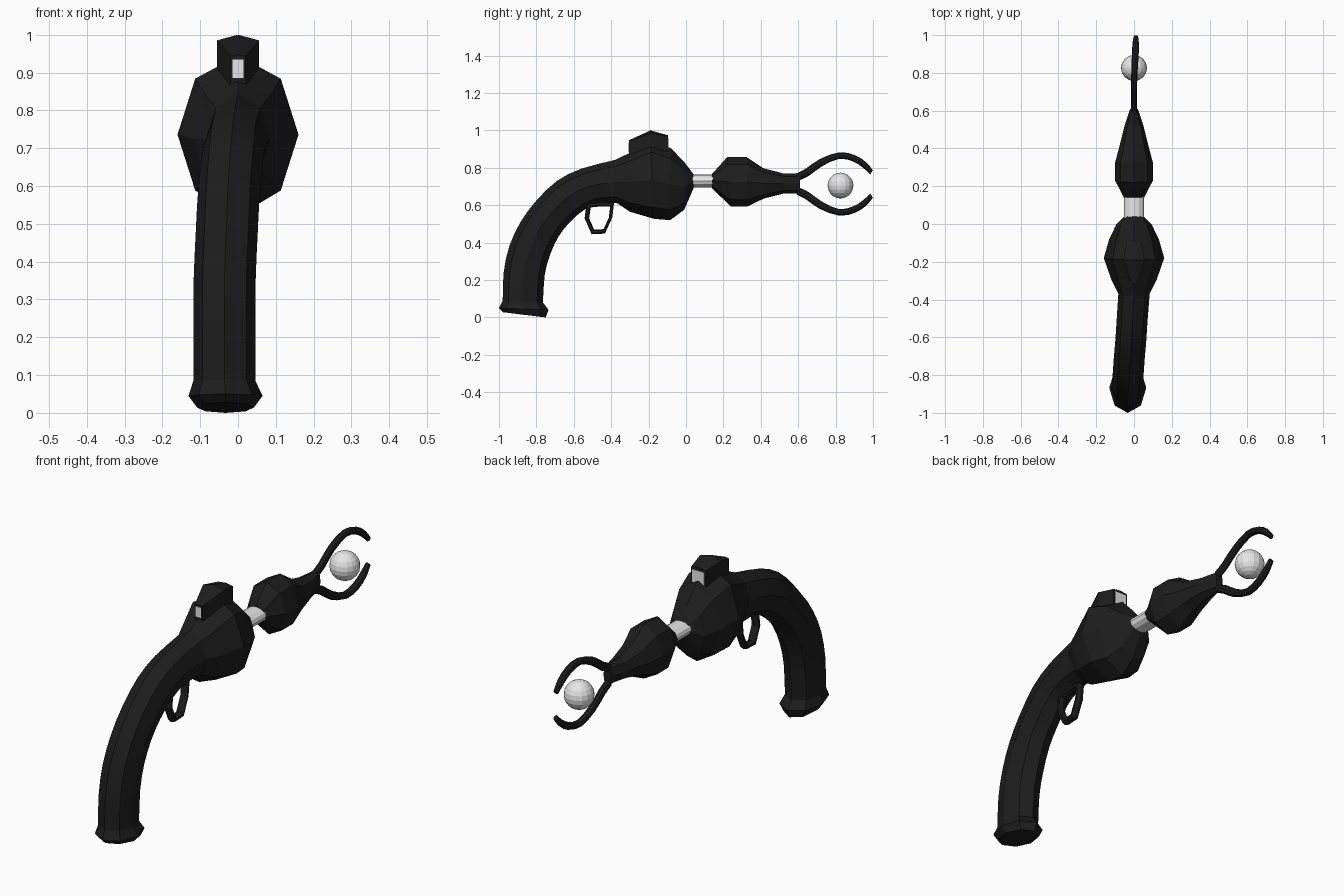
import bpy, bmesh, math
from mathutils import Vector

if "Cube" in bpy.data.objects:
    bpy.data.objects.remove(bpy.data.objects["Cube"])


def material(name, v):
    m = bpy.data.materials.new(name)
    m.diffuse_color = (v, v, v, 1)
    m.use_nodes = True
    m.node_tree.nodes["Principled BSDF"].inputs["Base Color"].default_value = m.diffuse_color
    return m


BLACK = material("matte_black", 0.0125)
WHITE = material("pale_grey", 0.8)


def skin(name, rings, mat, closed=False, smooth=None):
    """Bridge equal-length point rings into a solid."""
    bm = bmesh.new()
    vs = [[bm.verts.new(p) for p in r] for r in rings]
    n, m = len(vs[0]), len(vs)
    for i in range(m if closed else m - 1):
        a, b = vs[i], vs[(i + 1) % m]
        for j in range(n):
            k = (j + 1) % n
            bm.faces.new((a[j], a[k], b[k], b[j]))
    if not closed:
        bm.faces.new(vs[0])
        bm.faces.new(vs[-1])
    bmesh.ops.recalc_face_normals(bm, faces=bm.faces)
    me = bpy.data.meshes.new(name)
    bm.to_mesh(me)
    bm.free()
    me.materials.append(mat)
    ob = bpy.data.objects.new(name, me)
    bpy.context.collection.objects.link(ob)
    if smooth:
        bpy.ops.object.select_all(action='DESELECT')
        bpy.context.view_layer.objects.active = ob
        ob.select_set(True)
        bpy.ops.object.shade_smooth_by_angle(angle=math.radians(smooth))
    return ob


def section(s, n=8):
    """Ellipse from top point, bottom point (y, z), centre x and half-width."""
    ty, tz, by, bz, cx, w = s
    out = []
    for i in range(n):
        a = math.tau * i / n
        c, q = math.cos(a) / 2, math.sin(a)
        out.append((cx + w * q, (ty + by) / 2 + c * (ty - by), (tz + bz) / 2 + c * (tz - bz)))
    return out


def curve(stations, steps):
    """Catmull-Rom refinement of station tuples."""
    st = [Vector(s) for s in stations]
    p = [2 * st[0] - st[1]] + st + [2 * st[-1] - st[-2]]
    out = []
    for i in range(1, len(p) - 2):
        for k in range(steps):
            t = k / steps
            out.append(0.5 * (2 * p[i] + (p[i + 1] - p[i - 1]) * t
                              + (2 * p[i - 1] - 5 * p[i] + 4 * p[i + 1] - p[i + 2]) * t * t
                              + (3 * p[i] - p[i - 1] - 3 * p[i + 1] + p[i + 2]) * t ** 3))
    return out + [st[-1]]


def loft(name, stations, mat=BLACK, n=8, **kw):
    return skin(name, [section(s, n) for s in stations], mat, **kw)


# curved grip, drifting slightly sideways toward the butt
grip = [(-.98, .09, -.765, .08, -.036, .082), (-.975, .24, -.755, .23, -.036, .082),
        (-.945, .38, -.725, .34, -.035, .082), (-.885, .51, -.68, .435, -.03, .082),
        (-.80, .625, -.62, .51, -.025, .082), (-.69, .73, -.545, .575, -.017, .082),
        (-.56, .795, -.46, .61, -.01, .082), (-.38, .842, -.36, .61, 0, .083)]
loft("grip", curve(grip, 2), smooth=25)

# flared butt
loft("grip_butt", [(-.98, .09, -.765, .08, -.036, .082), (-1.0, .05, -.735, .04, -.033, .098),
                   (-.98, .028, -.75, .0, -.033, .075)])

# bulbous body
loft("body", [(-.38, .842, -.36, .605, 0, .083), (-.29, .885, -.30, .565, 0, .12),
              (-.19, .945, -.17, .527, 0, .16), (-.08, .905, -.085, .52, 0, .132),
              (0, .82, -.01, .575, 0, .095), (.04, .765, .04, .69, 0, .05)])

# pale neck between body and barrel
loft("neck", [(.02, .765, .02, .695, 0, .053), (.16, .765, .16, .695, 0, .053)], WHITE, n=12)

# front barrel
loft("barrel", [(.14, .768, .14, .69, 0, .054), (.22, .857, .24, .592, 0, .1),
                (.325, .857, .325, .592, 0, .1), (.415, .797, .415, .635, 0, .076),
                (.52, .77, .52, .662, 0, .05), (.61, .77, .61, .662, 0, .02)])

# pair of claw prongs, mirrored about the barrel axis
prong = [(.59, .77, .61, .735, 0, .016), (.64, .795, .657, .757, 0, .016),
         (.715, .847, .73, .81, 0, .016), (.82, .883, .82, .848, .003, .017),
         (.905, .867, .895, .833, .007, .018), (.965, .828, .947, .80, .009, .017),
         (.999, .787, .985, .765, .01, .012)]
AXIS = .7135
for name, sgn in (("upper_prong", 1), ("lower_prong", -1)):
    loft(name, [(a, AXIS + sgn * (b - AXIS), c, AXIS + sgn * (d - AXIS), x, w)
                for a, b, c, d, x, w in curve(prong, 2)], smooth=30)

# ball held by the prongs
bpy.ops.mesh.primitive_uv_sphere_add(segments=16, ring_count=10, radius=.069, location=(0, .826, .705))
ball = bpy.context.object
ball.name = "ball"
ball.data.materials.append(WHITE)

# trigger ring under the grip
cy, cz = -.458, .53
ring = [(-.52, .60), (-.53, .53), (-.498, .457), (-.437, .46), (-.403, .535), (-.395, .605), (-.45, .607)]
loft("trigger_ring", [(y + (y - cy) * .17, z + (z - cz) * .17, y - (y - cy) * .17, z - (z - cz) * .17, -.008, .022)
                      for y, z in ring], n=6, closed=True)

# sight: wide middle, narrow front
sight = [(-.305, .02, .87, .943, .947), (-.19, .056, .88, .985, 1.0), (-.097, .04, .87, .968, .974)]
skin("sight", [[(-w, y, zb), (-w, y, zt), (0, y, zr), (w, y, zt), (w, y, zb)]
               for y, w, zb, zt, zr in sight], BLACK)

# pale windows on both ends of the sight
for name, y, w, z0, z1 in (("front_window", -.305, .014, .885, .935), ("rear_window", -.097, .032, .895, .958)):
    skin(name, [[(-w, yy, z0), (w, yy, z0), (w, yy, z1), (-w, yy, z1)] for yy in (y - .003, y + .003)], WHITE)
